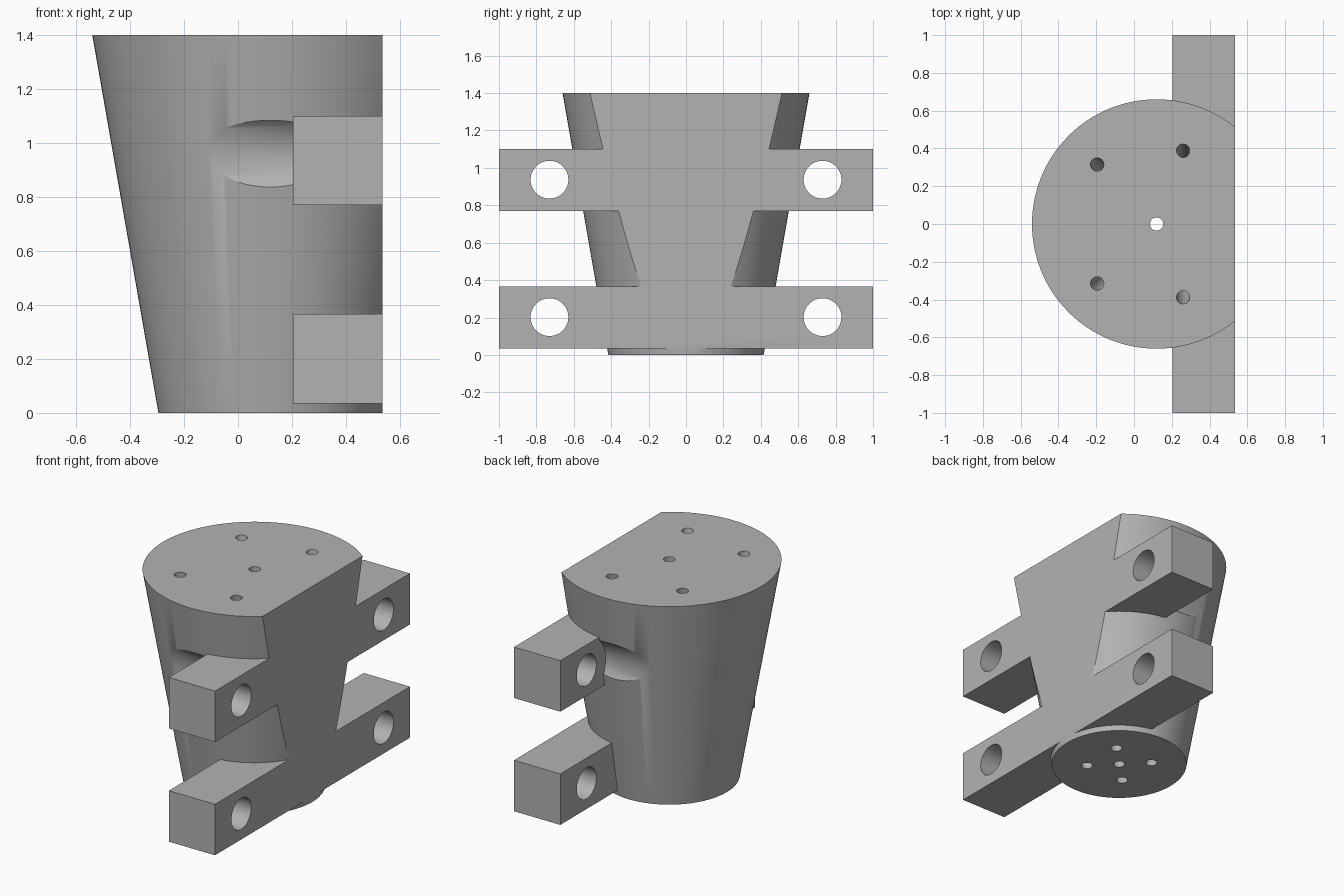
import bpy
import math
from mathutils import Vector

if "Cube" in bpy.data.objects:
    bpy.data.objects.remove(bpy.data.objects["Cube"], do_unlink=True)

AXIS_X = 0.12      # cone axis
FLAT_X = 0.535     # flat mounting face
HEIGHT = 1.4

grey = bpy.data.materials.new("plain_grey")
grey.use_nodes = True
colour = (0.45, 0.45, 0.45, 1)
grey.diffuse_color = colour
grey.node_tree.nodes["Principled BSDF"].inputs["Base Color"].default_value = colour


def finish(name):
    obj = bpy.context.object
    obj.name = name
    obj.data.materials.append(grey)
    return obj


def box(name, low, high):
    low, high = Vector(low), Vector(high)
    bpy.ops.mesh.primitive_cube_add(size=1, location=(low + high) / 2)
    bpy.context.object.scale = high - low
    return finish(name)


def rod(name, start, end, radius, sides=48):
    start, end = Vector(start), Vector(end)
    way = end - start
    bpy.ops.mesh.primitive_cylinder_add(
        vertices=sides, radius=radius, depth=way.length, location=(start + end) / 2,
        rotation=way.to_track_quat("Z", "Y").to_euler())
    return finish(name)


def combine(target, tool, operation):
    mod = target.modifiers.new(operation.lower(), "BOOLEAN")
    mod.operation = operation
    mod.solver = "EXACT"
    mod.object = tool
    bpy.context.view_layer.objects.active = target
    bpy.ops.object.modifier_apply(modifier=mod.name)
    bpy.data.objects.remove(tool, do_unlink=True)


# Tapered body
bpy.ops.mesh.primitive_cone_add(vertices=128, radius1=0.415, radius2=0.66,
                                depth=HEIGHT, location=(AXIS_X, 0, HEIGHT / 2))
body = finish("tapered_bracket")

# Bolt clearance scoops beside the upper bar
for side in (-1, 1):
    y = side * 0.73
    combine(body, rod("scoop", (-0.6, y, 0.935), (0.4, y, 0.935), 0.195, 96), "DIFFERENCE")

# Mounting bars with bolt holes
for z in (0.035, 0.77):
    combine(body, box("bar", (0.203, -1, z), (0.7, 1, z + 0.331)), "UNION")
    for side in (-1, 1):
        y, mid = side * 0.73, z + 0.167
        combine(body, rod("bolt_hole", (0.1, y, mid), (0.8, y, mid), 0.101), "DIFFERENCE")

# Flat mounting face
combine(body, box("flat_cut", (FLAT_X, -1.2, -0.2), (1, 1.2, 1.6)), "DIFFERENCE")

# Central hole and four slanted holes running through the body
holes = [((0, 0), (0, 0))]
for side in (-1, 1):
    holes.append(((-0.14, side * 0.14), (-0.315, side * 0.315)))
    holes.append(((0.14, side * 0.14), (0.14, side * 0.388)))
for low, high in holes:
    start = Vector((AXIS_X + low[0], low[1], 0))
    end = Vector((AXIS_X + high[0], high[1], HEIGHT))
    extra = (end - start) * 0.1
    combine(body, rod("screw_hole", start - extra, end + extra, 0.035, 32), "DIFFERENCE")

bpy.ops.object.select_all(action="DESELECT")
body.select_set(True)
bpy.context.view_layer.objects.active = body
bpy.ops.object.shade_smooth_by_angle(angle=math.radians(30))
